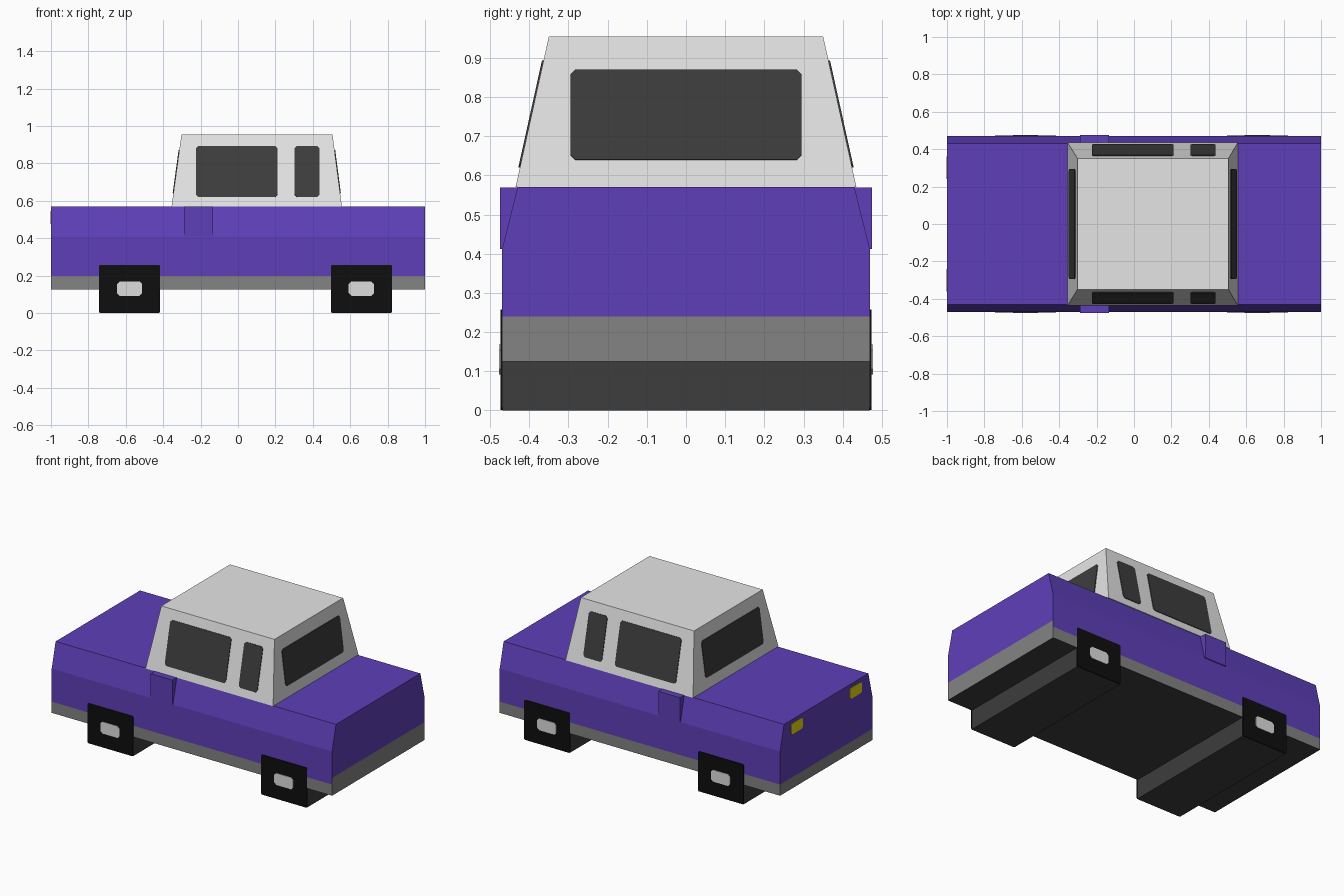
import bpy, bmesh
from mathutils import Vector

if "Cube" in bpy.data.objects:
    bpy.data.objects.remove(bpy.data.objects["Cube"])


def material(name, rgb):
    m = bpy.data.materials.new(name)
    lin = [(c / 255 / 12.92) if c < 11 else ((c / 255 + 0.055) / 1.055) ** 2.4 for c in rgb]
    m.diffuse_color = (*lin, 1)
    m.use_nodes = True
    m.node_tree.nodes["Principled BSDF"].inputs["Base Color"].default_value = m.diffuse_color
    return m


PURPLE = material("purple paint", (94, 63, 185))
TRIM = material("grey trim", (131, 131, 131))
CABIN = material("light grey cabin", (229, 229, 229))
DARK = material("dark grey", (61, 61, 61))
BLACK = material("tyre black", (14, 14, 14))
HUB = material("hub grey", (222, 222, 222))
YELLOW = material("lamp yellow", (240, 226, 18))


def finish(name, bm, *mats):
    bmesh.ops.recalc_face_normals(bm, faces=bm.faces)
    me = bpy.data.meshes.new(name)
    bm.to_mesh(me)
    bm.free()
    for m in mats:
        me.materials.append(m)
    ob = bpy.data.objects.new(name, me)
    bpy.context.collection.objects.link(ob)
    return ob


def frustum(name, low, high, z0, z1, *mats):
    """Box between two (x0, x1, y0, y1) rectangles."""
    bm = bmesh.new()
    rings = []
    for (x0, x1, y0, y1), z in ((low, z0), (high, z1)):
        rings.append([bm.verts.new((x, y, z)) for x, y in
                      ((x0, y0), (x1, y0), (x1, y1), (x0, y1))])
    a, b = rings
    bm.faces.new(a)
    bm.faces.new(b)
    for i in range(4):
        j = (i + 1) % 4
        bm.faces.new((a[i], a[j], b[j], b[i]))
    return finish(name, bm, *mats)


def plate(name, u0, u1, z0, z1, place, out, mat, r=0.012, lift=0.004):
    """Thin plate with clipped corners; place(u, z) gives a point on the wall."""
    outline = [(u0 + r, z0), (u1 - r, z0), (u1, z0 + r), (u1, z1 - r),
               (u1 - r, z1), (u0 + r, z1), (u0, z1 - r), (u0, z0 + r)]
    bm = bmesh.new()
    out = Vector(out)
    inner = [bm.verts.new(Vector(place(u, z)) - out * 0.002) for u, z in outline]
    outer = [bm.verts.new(Vector(place(u, z)) + out * lift) for u, z in outline]
    bm.faces.new(inner)
    bm.faces.new(outer)
    for i in range(8):
        j = (i + 1) % 8
        bm.faces.new((inner[i], inner[j], outer[j], outer[i]))
    return finish(name, bm, mat)


# Body: section extruded along x, colour bands cut at the trim heights
section = [(-0.47, 0.125), (0.47, 0.125), (0.47, 0.41), (0.43, 0.57), (-0.43, 0.57), (-0.47, 0.41)]
bm = bmesh.new()
face = bm.faces.new([bm.verts.new((-1, y, z)) for y, z in section])
ext = bmesh.ops.extrude_face_region(bm, geom=[face])
bmesh.ops.translate(bm, vec=(2, 0, 0), verts=[v for v in ext["geom"] if isinstance(v, bmesh.types.BMVert)])
for z in (0.197, 0.24):
    bmesh.ops.bisect_plane(bm, geom=bm.verts[:] + bm.edges[:] + bm.faces[:],
                           plane_co=(0, 0, z), plane_no=(0, 0, 1))
bmesh.ops.recalc_face_normals(bm, faces=bm.faces)
for f in bm.faces:
    c = f.calc_center_median()
    if f.normal.z < -0.9:
        f.material_index = 2
    elif c.z < 0.197 or (f.normal.x > 0.9 and c.z < 0.24):
        f.material_index = 1
finish("body", bm, PURPLE, TRIM, DARK)

# Cabin
Z0, Z1 = 0.57, 0.955
frustum("cabin", (-0.355, 0.555, -0.435, 0.435), (-0.302, 0.505, -0.35, 0.35), Z0, Z1, CABIN)


def slope(a, b, z):
    return a + (b - a) * (z - Z0) / (Z1 - Z0)


# Windscreen and rear window
plate("windscreen", -0.295, 0.295, 0.64, 0.87,
      lambda u, z: (slope(-0.355, -0.302, z), u, z), (-1, 0, 0.14), DARK)
plate("rear_window", -0.295, 0.295, 0.64, 0.87,
      lambda u, z: (slope(0.555, 0.505, z), u, z), (1, 0, 0.13), DARK)

for s, side in ((-1, "front"), (1, "back")):
    # Side windows
    for part, x0, x1 in (("large", -0.225, 0.21), ("small", 0.303, 0.435)):
        plate(f"{side}_{part}_window", x0, x1, 0.62, 0.893,
              lambda u, z: (u, s * slope(0.435, 0.35, z), z), (0, s, 0.22), DARK)
    # Mirrors
    ys = sorted((s * 0.425, s * 0.475))
    box = (-0.29, -0.135, *ys)
    frustum(f"{side}_mirror", box, box, 0.412, 0.569, PURPLE)
    # Tyres and hubs on the ends of the wheel blocks
    for part, x in (("left", -0.58), ("right", 0.66)):
        wall = lambda u, z: (u, s * 0.47, z)
        plate(f"{side}_{part}_tyre", x - 0.163, x + 0.163, 0.001, 0.258, wall, (0, s, 0), BLACK, 0.006)
        plate(f"{side}_{part}_hub", x - 0.068, x + 0.068, 0.092, 0.168, wall, (0, s, 0), HUB, 0.014, 0.007)
    # Headlamps
    plate(f"{side}_headlamp", s * 0.3 - 0.06, s * 0.3 + 0.06, 0.475, 0.545,
          lambda u, z: (-1, u, z), (-1, 0, 0), YELLOW, 0.01, 0.003)

# Full-width wheel blocks
for part, x in (("left", -0.58), ("right", 0.66)):
    box = (x - 0.16, x + 0.16, -0.469, 0.469)
    frustum(f"{part}_wheel_block", box, box, 0, 0.25, DARK)
